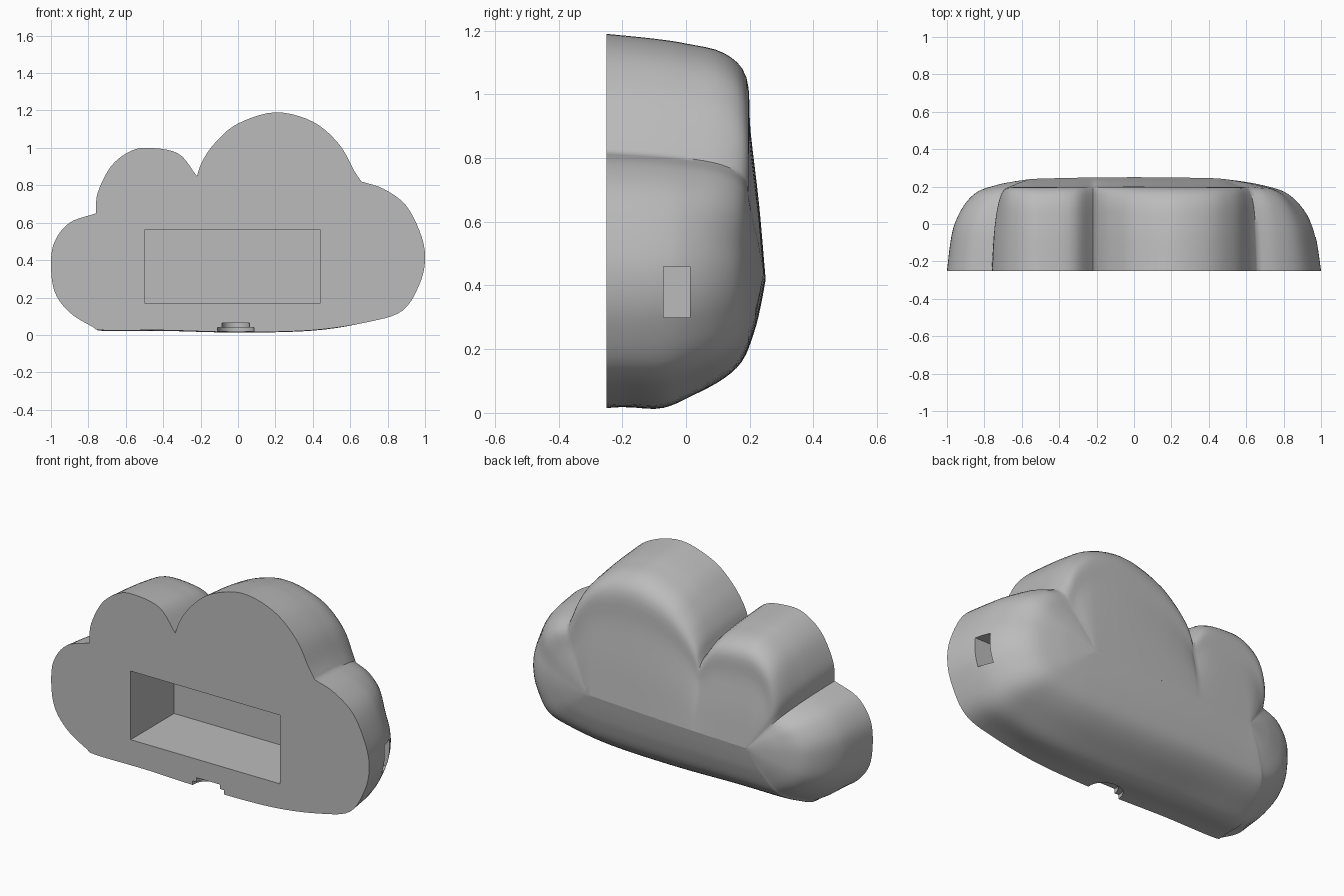
import bpy, bmesh, math
from mathutils import Vector

cube = bpy.data.objects.get("Cube")
if cube:
    bpy.data.objects.remove(cube, do_unlink=True)

FRONT = -0.25

grey = bpy.data.materials.new("cloud grey")
grey.use_nodes = True
colour = (0.5, 0.5, 0.5, 1)
grey.diffuse_color = colour
grey.node_tree.nodes["Principled BSDF"].inputs["Base Color"].default_value = colour


def spline(points, steps):
    """Smooth open curve through the points."""
    pts = [Vector(p) for p in points]
    pts = [2 * pts[0] - pts[1]] + pts + [2 * pts[-1] - pts[-2]]
    out = []
    for a, b, c, d in zip(pts, pts[1:], pts[2:], pts[3:]):
        for k in range(steps):
            t = k / steps
            out.append(0.5 * (2 * b + (c - a) * t + (2 * a - 5 * b + 4 * c - d) * t ** 2
                              + (3 * b - a - 3 * c + d) * t ** 3))
    return out + [pts[-2]]


def smoothstep(a, b, v):
    t = min(1, max(0, (v - a) / (b - a)))
    return t * t * (3 - 2 * t)


# Cloud outline (x, z): three puffs meeting at sharp notches
tall_puff = [(-.22, .85), (-.19, .93), (-.12, 1.03), (0, 1.13), (.2, 1.19),
             (.4, 1.14), (.54, 1.02), (.62, .88), (.66, .82)]
body = [(.66, .82), (.78, .78), (.9, .69), (.98, .53), (1, .4), (.97, .27), (.88, .13),
        (.7, .07), (.4, .025), (0, .015), (-.4, .025), (-.72, .025), (-.78, .045),
        (-.9, .12), (-.98, .23), (-1, .38), (-.98, .5), (-.9, .6), (-.76, .65)]
small_puff = [(-.76, .65), (-.75, .76), (-.68, .9), (-.58, .98), (-.48, 1), (-.32, .97), (-.22, .85)]
outline = [p for arc in (tall_puff, body, small_puff) for p in spline(arc, 5)[:-1]]

# Side sections (inward fraction, y): low puffs are rounder, high ones squarer
low = spline([(0, FRONT), (.04, -.1), (.09, 0), (.2, .1), (.36, .175), (.6, .215), (.8, .235), (1, .25)], 4)
high = spline([(0, FRONT), (.02, -.1), (.04, 0), (.08, .12), (.18, .19), (.4, .203), (.7, .23), (1, .25)], 4)

# Loft every outline point back to a ridge line across the cloud
bm = bmesh.new()
rings = []
for lo, hi in zip(low, high):
    ring = []
    for p in outline:
        rx = min(.45, max(-.55, p.x))
        ridge = Vector((rx, .42 + .04 * rx))
        inward, y = lo.lerp(hi, smoothstep(.55, .95, p.y))
        q = p.lerp(ridge, inward)
        # slight belly under the flat base
        sag = .02 * math.exp(-((y + .08) / .08) ** 2) * smoothstep(.2, .02, p.y) if y > FRONT else 0
        ring.append(bm.verts.new((q.x, y - .03 * inward * rx * rx, q.y - sag)))
    rings.append(ring)
n = len(outline)
for a, b in zip(rings, rings[1:]):
    for i in range(n):
        j = (i + 1) % n
        bm.faces.new((a[i], a[j], b[j], b[i]))
bm.faces.new(rings[0])
bmesh.ops.remove_doubles(bm, verts=rings[-1], dist=.0005)
# close the seam where both halves meet on the ridge
bmesh.ops.holes_fill(bm, edges=[e for e in bm.edges if e.is_boundary])
bmesh.ops.triangulate(bm, faces=[f for f in bm.faces if f.calc_center_median().y > .2])
bmesh.ops.recalc_face_normals(bm, faces=bm.faces)
mesh = bpy.data.meshes.new("cloud_shell")
bm.to_mesh(mesh)
bm.free()
cloud = bpy.data.objects.new("cloud_shell", mesh)
bpy.context.collection.objects.link(cloud)
mesh.materials.append(grey)


def cut(obj):
    """Subtract the object from the cloud and remove it."""
    obj.hide_render = True
    obj.data.materials.append(grey)
    mod = cloud.modifiers.new("cut", "BOOLEAN")
    mod.operation, mod.solver, mod.object = "DIFFERENCE", "EXACT", obj
    bpy.context.view_layer.objects.active = cloud
    bpy.ops.object.modifier_apply(modifier=mod.name)
    bpy.data.objects.remove(obj, do_unlink=True)


def box(name, lo, hi):
    lo, hi = Vector(lo), Vector(hi)
    bpy.ops.mesh.primitive_cube_add(size=1, location=(lo + hi) / 2)
    obj = bpy.context.object
    obj.name = name
    obj.scale = hi - lo
    bpy.context.view_layer.update()
    return obj


def cylinder(name, radius, top):
    bpy.ops.mesh.primitive_cylinder_add(vertices=32, radius=radius, depth=top + .1,
                                        location=(-.012, FRONT, (top - .1) / 2))
    obj = bpy.context.object
    obj.name = name
    return obj


# Front compartment, side port and stepped round socket under the front edge
cut(box("compartment_cutter", (-.5, -.4, .17), (.44, .14, .56)))
cut(box("port_cutter", (.4, -.07, .3), (1.2, .013, .46)))
cut(cylinder("socket_cutter", .098, .04))
cut(cylinder("socket_step_cutter", .073, .065))

bpy.ops.object.select_all(action="DESELECT")
cloud.select_set(True)
bpy.context.view_layer.objects.active = cloud
bpy.ops.object.shade_smooth_by_angle(angle=math.radians(40))
